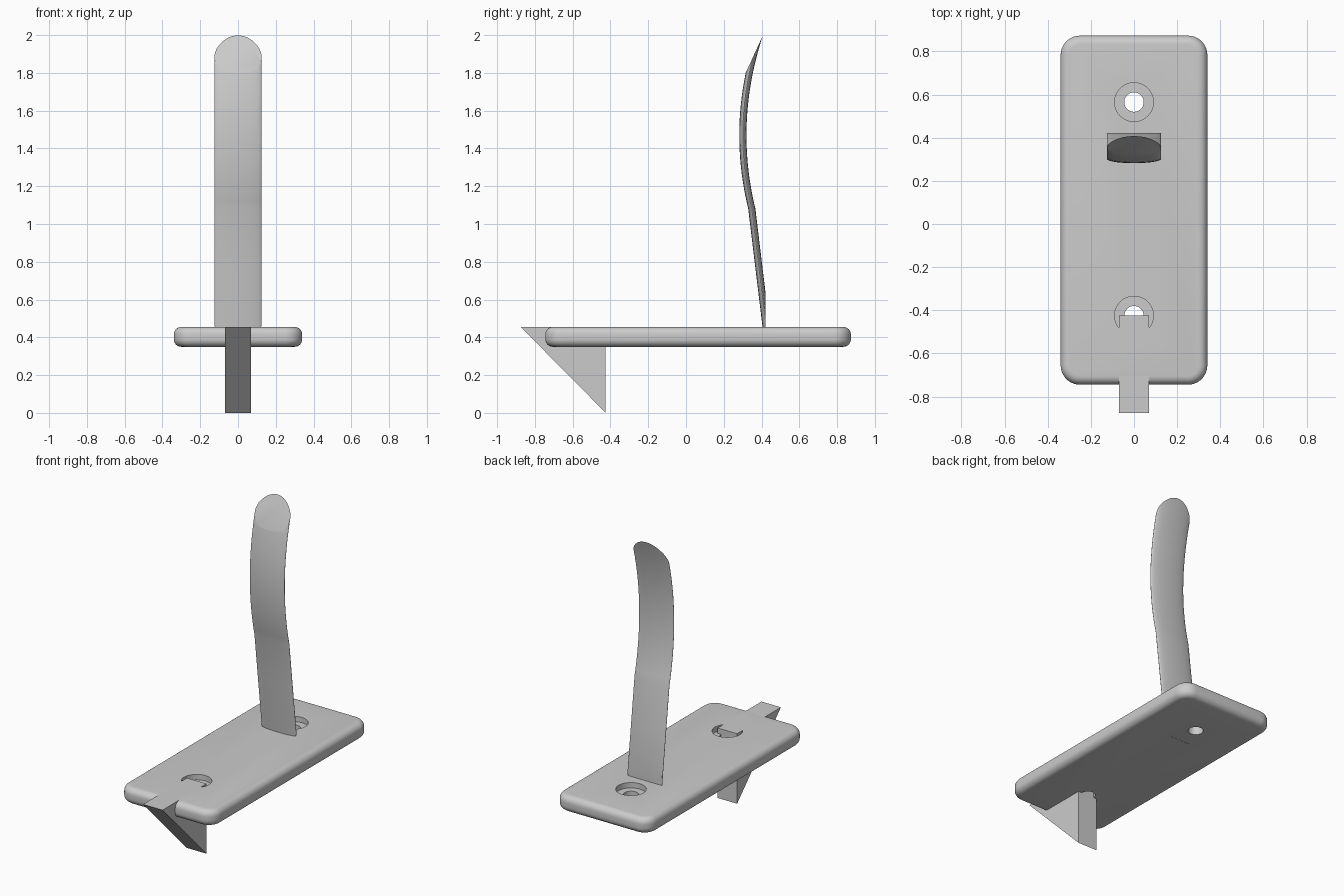
import bpy, bmesh, math
from mathutils import Vector

if "Cube" in bpy.data.objects:
    bpy.data.objects.remove(bpy.data.objects["Cube"])

GREY = (0.6, 0.6, 0.6, 1)
grey = bpy.data.materials.new("light grey")
grey.use_nodes = True
grey.diffuse_color = GREY
grey.node_tree.nodes["Principled BSDF"].inputs["Base Color"].default_value = GREY


def finish(bm, name, smooth=True):
    bmesh.ops.recalc_face_normals(bm, faces=bm.faces)
    mesh = bpy.data.meshes.new(name)
    bm.to_mesh(mesh)
    bm.free()
    mesh.materials.append(grey)
    ob = bpy.data.objects.new(name, mesh)
    bpy.context.collection.objects.link(ob)
    if smooth:
        shade(ob)
    return ob


def shade(ob):
    bpy.ops.object.select_all(action="DESELECT")
    ob.select_set(True)
    bpy.context.view_layer.objects.active = ob
    bpy.ops.object.shade_smooth_by_angle(angle=math.radians(30))


def slice_off(bm, point, normal):
    """Cut away everything on the normal side and cap the cut."""
    cut = bmesh.ops.bisect_plane(bm, geom=bm.verts[:] + bm.edges[:] + bm.faces[:],
                                 plane_co=point, plane_no=normal, clear_outer=True)
    edges = [e for e in cut["geom_cut"] if isinstance(e, bmesh.types.BMEdge)]
    bmesh.ops.holes_fill(bm, edges=edges, sides=0)


BOTTOM, TOP = 0.35, 0.455
FRONT, BACK = -0.745, 0.873
HOLES_Y = (0.565, -0.425)

# Base plate: rounded corners, then rounded rims
bm = bmesh.new()
bmesh.ops.create_cube(bm, size=1)
bmesh.ops.scale(bm, verts=bm.verts, vec=(0.68, BACK - FRONT, TOP - BOTTOM))
bmesh.ops.translate(bm, verts=bm.verts, vec=(0, (BACK + FRONT) / 2, (TOP + BOTTOM) / 2))
uprights = [e for e in bm.edges if abs(e.verts[0].co.z - e.verts[1].co.z) > 0.01]
bmesh.ops.bevel(bm, geom=uprights, offset=0.09, segments=10, profile=0.5, affect="EDGES")
rims = [e for e in bm.edges if abs(e.verts[0].co.z - e.verts[1].co.z) < 0.001]
bmesh.ops.bevel(bm, geom=rims, offset=0.04, segments=6, profile=0.5, affect="EDGES")
plate = finish(bm, "base_plate", smooth=False)


# Screw holes with a wider recess at the top
def drill(y, radius, low):
    bm = bmesh.new()
    bmesh.ops.create_cone(bm, cap_ends=True, segments=48, radius1=radius,
                          radius2=radius, depth=TOP + 0.1 - low)
    bmesh.ops.translate(bm, verts=bm.verts, vec=(0, y, (TOP + 0.1 + low) / 2))
    cutter = finish(bm, "hole_cutter", smooth=False)
    cutter.hide_render = True
    mod = plate.modifiers.new("hole", "BOOLEAN")
    mod.operation, mod.solver, mod.object = "DIFFERENCE", "EXACT", cutter
    bpy.context.view_layer.objects.active = plate
    bpy.ops.object.modifier_apply(modifier=mod.name)
    bpy.data.objects.remove(cutter)


for y in HOLES_Y:
    drill(y, 0.09, TOP - 0.035)
    drill(y, 0.045, BOTTOM - 0.1)
shade(plate)

# Triangular hook under the front end
bm = bmesh.new()
outline = [(-0.875, TOP), (-0.425, TOP), (-0.425, 0)]
tri = bm.faces.new([bm.verts.new((-0.07, y, z)) for y, z in outline])
side = bmesh.ops.extrude_face_region(bm, geom=[tri])["geom"]
bmesh.ops.translate(bm, verts=[v for v in side if isinstance(v, bmesh.types.BMVert)],
                    vec=(0.14, 0, 0))
finish(bm, "front_hook", smooth=False)

# Curved arm: a flat oval swept up a bent path
KNEE = 1.08


def arm_centre(z):
    if z >= KNEE:
        return 0.301 + (z - 1.47) ** 2 / 3.2
    return 0.348 + (KNEE - z) * 0.122


SIDES = 48
heights = [0.25, 0.5, 0.8, KNEE] + [KNEE + 0.04 * i for i in range(1, 27)]
bm = bmesh.new()
rings = []
for z in heights:
    turns = [math.tau * i / SIDES for i in range(SIDES)]
    rings.append([bm.verts.new((0.125 * math.cos(a), arm_centre(z) + 0.019 * math.sin(a), z))
                  for a in turns])
for low, high in zip(rings, rings[1:]):
    for i in range(SIDES):
        j = (i + 1) % SIDES
        bm.faces.new((low[i], low[j], high[j], high[i]))
bm.faces.new(rings[0])
bm.faces.new(rings[-1])

# Trim the arm: slanted tip, flat heel, foot flush with the plate underside
slice_off(bm, Vector((0, 0.408, 2.0)), Vector((0, -0.23, 0.106)))
slice_off(bm, Vector((0, 0.421, 0)), Vector((0, 1, 0)))
slice_off(bm, Vector((0, 0, BOTTOM - 0.001)), Vector((0, 0, -1)))
finish(bm, "curved_arm")
